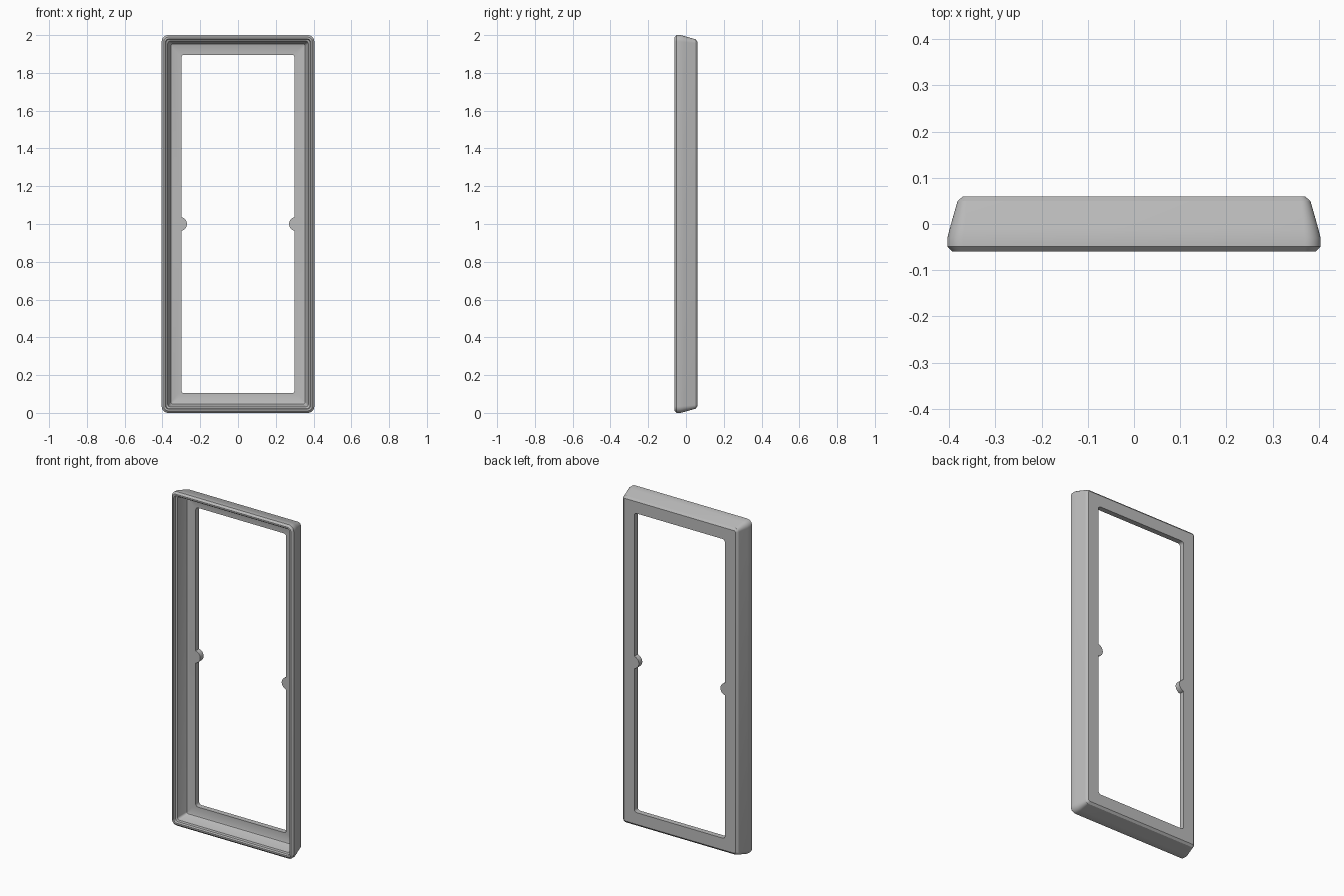
import bpy
import bmesh
from math import cos, sin, pi, radians

cube = bpy.data.objects.get("Cube")
if cube:
    bpy.data.objects.remove(cube, do_unlink=True)

HALF_W, HALF_H = 0.404, 1.0
CORNER_STEPS = 8

grey = bpy.data.materials.new("plain grey")
grey.use_nodes = True
colour = (0.5, 0.5, 0.5, 1)
grey.diffuse_color = colour
grey.node_tree.nodes["Principled BSDF"].inputs["Base Color"].default_value = colour


def rounded_ring(bm, inset, y, radius):
    """Rounded rectangle of vertices, inset from the outer silhouette."""
    w, h = HALF_W - inset - radius, HALF_H - inset - radius
    ring = []
    for quarter, (sx, sz) in enumerate([(1, 1), (-1, 1), (-1, -1), (1, -1)]):
        for i in range(CORNER_STEPS + 1):
            a = (quarter + i / CORNER_STEPS) * pi / 2
            ring.append(bm.verts.new((sx * w + radius * cos(a), y,
                                      HALF_H + sz * h + radius * sin(a))))
    return ring


# Cross-section of the frame: inset, depth, corner radius
profile = [
    (0.011, -0.06, 0.024), (0.0, -0.049, 0.034), (0.0, -0.03, 0.034),
    (0.005, -0.01, 0.032), (0.022, 0.05, 0.02), (0.034, 0.06, 0.01),
    (0.104, 0.06, 0.016), (0.104, 0.028, 0.016),
    (0.055, 0.028, 0.008), (0.048, 0.025, 0.01), (0.044, 0.018, 0.012),
    (0.032, -0.042, 0.014), (0.023, -0.046, 0.016), (0.02, -0.06, 0.018),
]

# Frame: sweep the section around the rectangle
bm = bmesh.new()
rings = [rounded_ring(bm, *p) for p in profile]
for k, ring in enumerate(rings):
    following = rings[(k + 1) % len(rings)]
    for i in range(len(ring)):
        j = (i + 1) % len(ring)
        bm.faces.new((ring[i], ring[j], following[j], following[i]))
bmesh.ops.recalc_face_normals(bm, faces=bm.faces)
mesh = bpy.data.meshes.new("frame")
bm.to_mesh(mesh)
bm.free()
mesh.materials.append(grey)
frame = bpy.data.objects.new("frame", mesh)
bpy.context.collection.objects.link(frame)


def select_only(obj):
    bpy.ops.object.select_all(action="DESELECT")
    obj.select_set(True)
    bpy.context.view_layer.objects.active = obj


# Round tabs on both sides of the opening, merged into the back plate
for side in (-1, 1):
    bpy.ops.mesh.primitive_cylinder_add(
        vertices=32, radius=0.037, depth=0.032,
        location=(side * 0.307, 0.044, HALF_H), rotation=(pi / 2, 0, 0))
    tab = bpy.context.object
    tab.name = "tab"
    tab.hide_render = True
    tab.data.materials.append(grey)
    select_only(frame)
    join = frame.modifiers.new("join tab", "BOOLEAN")
    join.operation = "UNION"
    join.solver = "EXACT"
    join.object = tab
    bpy.ops.object.modifier_apply(modifier=join.name)
    bpy.data.objects.remove(tab, do_unlink=True)

select_only(frame)
bpy.ops.object.shade_smooth_by_angle(angle=radians(30))
